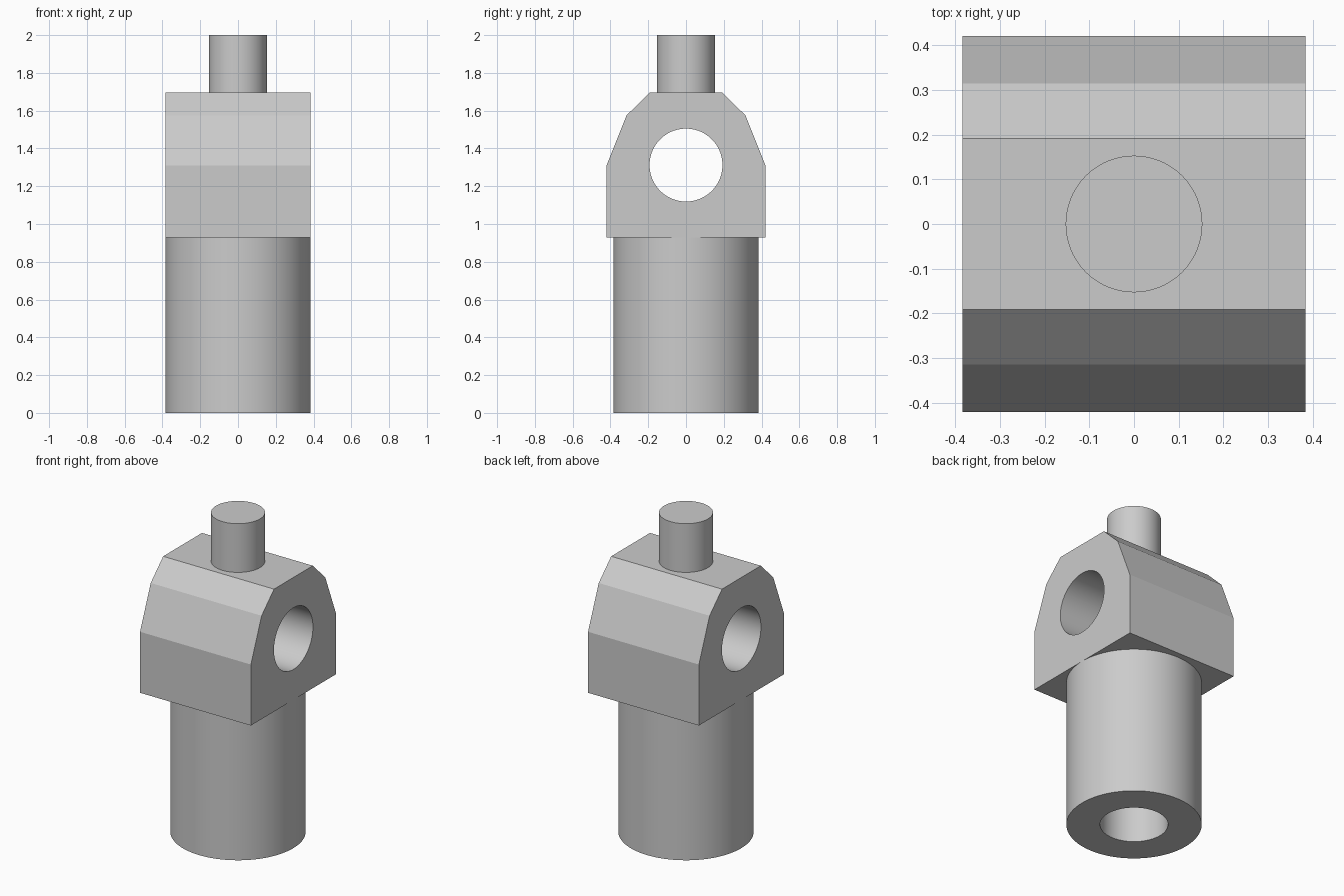
import bpy, bmesh, math
from mathutils import Matrix

if "Cube" in bpy.data.objects:
    bpy.data.objects.remove(bpy.data.objects["Cube"], do_unlink=True)

SEGMENTS = 96

grey = bpy.data.materials.new("light_grey")
grey.use_nodes = True
colour = (0.6, 0.6, 0.6, 1)
grey.diffuse_color = colour
grey.node_tree.nodes["Principled BSDF"].inputs["Base Color"].default_value = colour


def add_object(name, bm):
    bmesh.ops.recalc_face_normals(bm, faces=bm.faces)
    mesh = bpy.data.meshes.new(name)
    bm.to_mesh(mesh)
    bm.free()
    obj = bpy.data.objects.new(name, mesh)
    bpy.context.collection.objects.link(obj)
    mesh.materials.append(grey)
    return obj


def cylinder(name, radius, bottom, top, turn=Matrix()):
    bm = bmesh.new()
    bmesh.ops.create_cone(bm, cap_ends=True, segments=SEGMENTS, radius1=radius,
                          radius2=radius, depth=top - bottom,
                          matrix=turn @ Matrix.Translation((0, 0, (top + bottom) / 2)))
    return add_object(name, bm)


def bore(obj, cutter):
    cutter.hide_render = True
    cutter.hide_viewport = True
    cutter.display_type = 'WIRE'
    mod = obj.modifiers.new("bore", 'BOOLEAN')
    mod.operation = 'DIFFERENCE'
    mod.solver = 'EXACT'
    mod.object = cutter
    # Bake the cut, then drop the cutter
    bpy.context.view_layer.update()
    depsgraph = bpy.context.evaluated_depsgraph_get()
    obj.data = bpy.data.meshes.new_from_object(obj.evaluated_get(depsgraph))
    obj.modifiers.clear()
    bpy.data.objects.remove(cutter, do_unlink=True)


# Lower barrel with a blind bore from below
barrel = cylinder("barrel", 0.384, 0, 0.93)
bore(barrel, cylinder("barrel_bore", 0.193, -0.1, 0.77))

# Faceted head: half profile mirrored and extruded along x
half = [(0.421, 0.928), (0.421, 1.31), (0.315, 1.575), (0.192, 1.695)]
profile = half + [(-y, z) for y, z in reversed(half)]
bm = bmesh.new()
face = bm.faces.new([bm.verts.new((-0.384, y, z)) for y, z in profile])
side = bmesh.ops.extrude_face_region(bm, geom=[face])["geom"]
bmesh.ops.translate(bm, vec=(0.768, 0, 0),
                    verts=[v for v in side if isinstance(v, bmesh.types.BMVert)])
head = add_object("head", bm)

# Cross hole through the head along x
turn = Matrix.Translation((0, 0, 1.312)) @ Matrix.Rotation(math.pi / 2, 4, 'Y')
bore(head, cylinder("cross_hole", 0.193, -0.6, 0.6, turn))

# Top pin
pin = cylinder("top_pin", 0.153, 1.69, 2)

# Smooth the round walls, keep the edges and facets crisp
for obj in (barrel, head, pin):
    bpy.ops.object.select_all(action='DESELECT')
    obj.select_set(True)
    bpy.context.view_layer.objects.active = obj
    bpy.ops.object.shade_smooth_by_angle(angle=math.radians(15))
